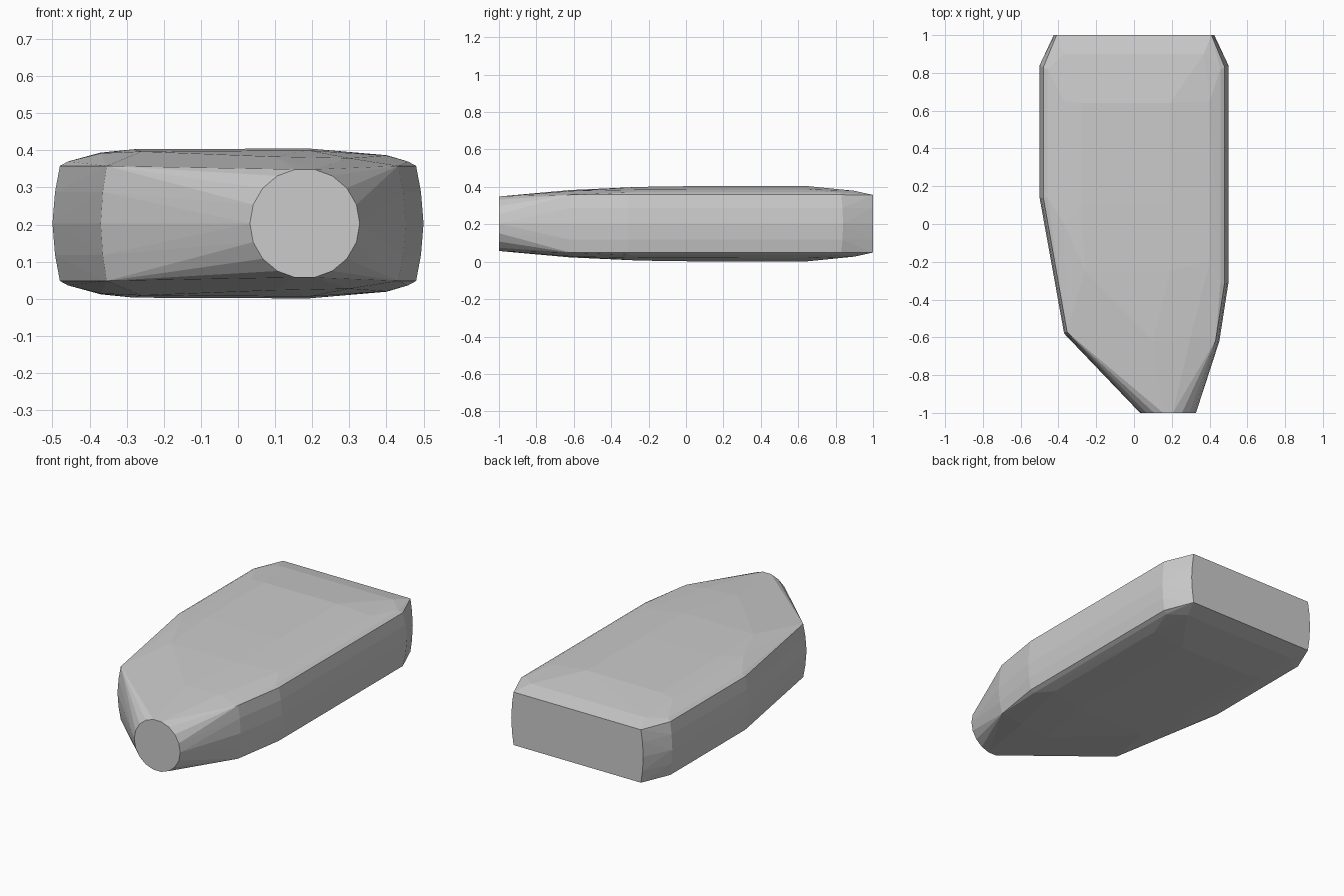
import bpy, bmesh, math

if "Cube" in bpy.data.objects:
    bpy.data.objects.remove(bpy.data.objects["Cube"])

MID = 0.203  # height of the horizontal symmetry plane
points = []


def add(x, y, dz):
    # point mirrored above and below the mid plane
    points.append((x, y, MID + dz))
    if dz > 0:
        points.append((x, y, MID - dz))


# side walls: plan outline corners with the inward direction of each
outline = [(-0.5, 0.84, 1, -0.5), (-0.5, 0.14, 1, 0), (-0.37, -0.58, 0.8, 0.4),
           (0.452, -0.62, -1, 0.2), (0.5, -0.31, -1, 0), (0.5, 0.84, -1, -0.5)]
wall = [(0, 0), (0.085, 0.007), (0.155, 0.02), (0.167, 0.042)]
for x, y, ix, iy in outline:
    for dz, inset in wall:
        if y < -0.5 and dz > 0.16:
            continue
        add(x + ix * inset, y + iy * inset, dz)

# flat back end
for side in (-1, 1):
    for x, dz in [(0.425, 0), (0.42, 0.085), (0.41, 0.154)]:
        add(side * x, 1.0, dz)

# shallow domed top and bottom
for x, y, dz in [(-0.28, 0.1, 0.2), (-0.28, 0.64, 0.2),
                 (0.19, 0.1, 0.202), (0.19, 0.64, 0.202),
                 (-0.37, 0.65, 0.191), (-0.37, 0.0, 0.189),
                 (-0.26, -0.25, 0.194), (0.19, -0.25, 0.197),
                 (0.4, 0.65, 0.184), (0.4, -0.2, 0.183),
                 (0.1, -0.62, 0.18), (0.3, -0.6, 0.176),
                 (-0.37, 0.9, 0.176), (0.37, 0.9, 0.176)]:
    add(x, y, dz)

# round front end
for i in range(18):
    a = 2 * math.pi * i / 18
    points.append((0.18 + 0.148 * math.cos(a), -1.0, MID + 0.148 * math.sin(a)))

# wrap the sections in a faceted shell
bm = bmesh.new()
for p in points:
    bm.verts.new(p)
hull = bmesh.ops.convex_hull(bm, input=bm.verts[:])
junk = {v for v in hull["geom_interior"] + hull["geom_unused"]
        if isinstance(v, bmesh.types.BMVert)}
bmesh.ops.delete(bm, geom=list(junk), context='VERTS')
bmesh.ops.dissolve_limit(bm, angle_limit=math.radians(0.5),
                         verts=bm.verts[:], edges=bm.edges[:])
bmesh.ops.recalc_face_normals(bm, faces=bm.faces[:])

mesh = bpy.data.meshes.new("faceted_body")
bm.to_mesh(mesh)
bm.free()
body = bpy.data.objects.new("faceted_body", mesh)
bpy.context.collection.objects.link(body)
